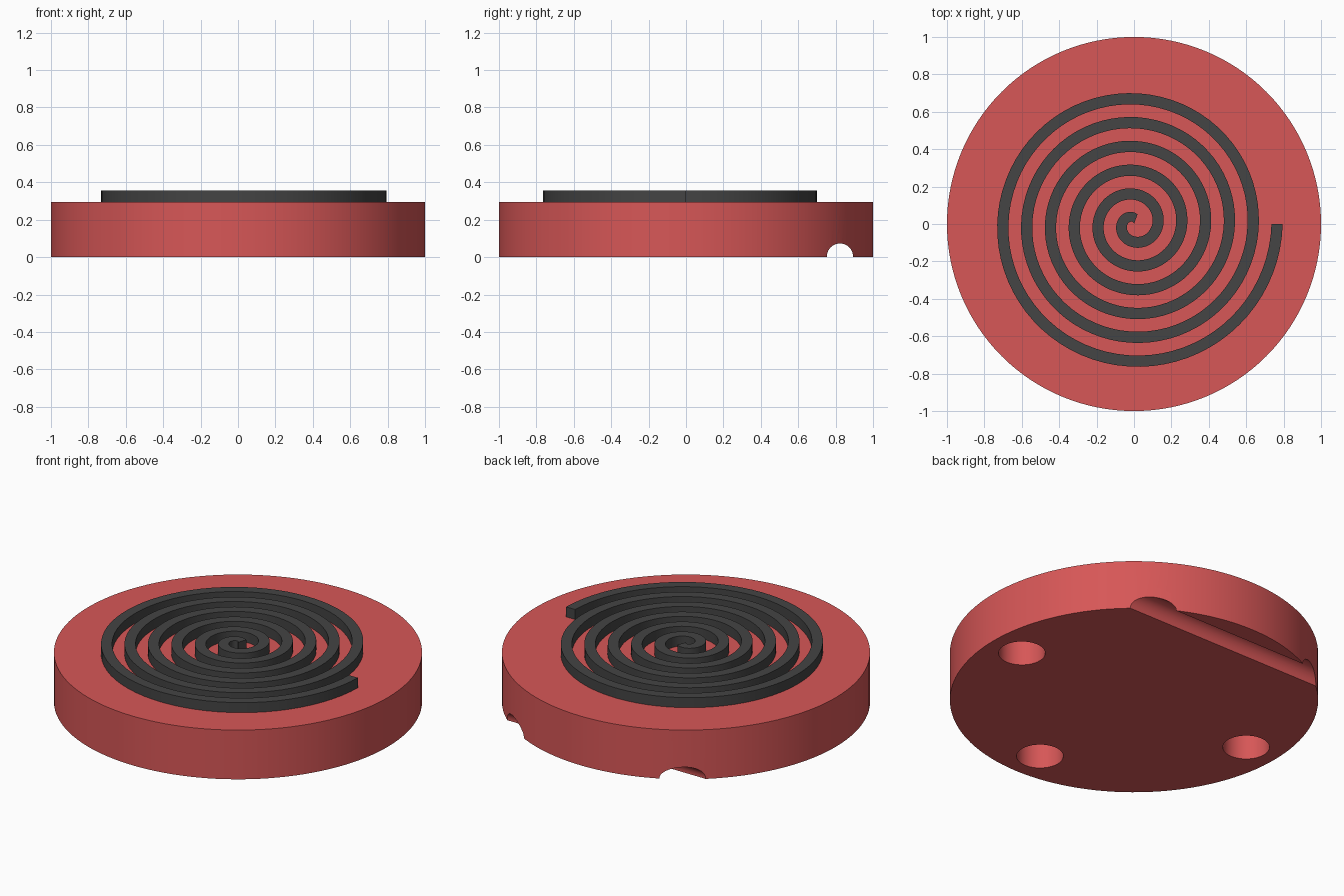
import bpy, bmesh, math
from mathutils import Matrix

if "Cube" in bpy.data.objects:
    bpy.data.objects.remove(bpy.data.objects["Cube"])

TOP = 0.295      # top of the base disc
RISE = 0.355     # top of the spiral


def material(name, rgb):
    m = bpy.data.materials.new(name)
    m.diffuse_color = (*rgb, 1)
    m.use_nodes = True
    m.node_tree.nodes["Principled BSDF"].inputs["Base Color"].default_value = m.diffuse_color
    return m


def add_object(name, bm, mat):
    me = bpy.data.meshes.new(name)
    bmesh.ops.recalc_face_normals(bm, faces=bm.faces)
    bm.to_mesh(me)
    bm.free()
    ob = bpy.data.objects.new(name, me)
    bpy.context.collection.objects.link(ob)
    me.materials.append(mat)
    return ob


def cylinder(name, r, depth, matrix, mat, sides):
    bm = bmesh.new()
    bmesh.ops.create_cone(bm, cap_ends=True, segments=sides, radius1=r,
                          radius2=r, depth=depth, matrix=matrix)
    return add_object(name, bm, mat)


def smooth(ob):
    bpy.ops.object.select_all(action='DESELECT')
    ob.select_set(True)
    bpy.context.view_layer.objects.active = ob
    bpy.ops.object.shade_smooth_by_angle(angle=math.radians(30))


red = material("red", (0.68, 0.095, 0.095))
charcoal = material("charcoal", (0.058, 0.058, 0.058))

# Base disc
base = cylinder("base_disc", 1, TOP, Matrix.Translation((0, 0, TOP / 2)), red, 128)

# Cutters: cable groove along x, and three foot holes underneath
cutters = [cylinder("groove_cutter", 0.07, 2.4,
                    Matrix.Translation((0, 0.823, 0.003)) @ Matrix.Rotation(math.pi / 2, 4, 'Y'),
                    red, 48)]
for x, y in ((0.795, 0), (-0.795, 0), (0, -0.795)):
    cutters.append(cylinder("foot_hole_cutter", 0.127, 0.36,
                            Matrix.Translation((x, y, 0)), red, 48))
bpy.context.view_layer.objects.active = base
for c in cutters:
    mod = base.modifiers.new("cut", 'BOOLEAN')
    mod.operation = 'DIFFERENCE'
    mod.solver = 'EXACT'
    mod.object = c
    bpy.ops.object.modifier_apply(modifier=mod.name)
    bpy.data.objects.remove(c, do_unlink=True)
smooth(base)

# Raised spiral: six turns, swept as a rectangular section
bm = bmesh.new()
start, end, steps, half = math.radians(70), 12 * math.pi, 430, 0.03
prev = first = None
for i in range(steps + 1):
    t = start + (end - start) * i / steps
    r = 0.765 * t / end
    ring = [bm.verts.new((q * math.cos(t), q * math.sin(t), z))
            for q, z in ((max(r - half, 0.001), TOP), (r + half, TOP),
                         (r + half, RISE), (max(r - half, 0.001), RISE))]
    if prev:
        for k in range(4):
            n = (k + 1) % 4
            bm.faces.new((prev[k], prev[n], ring[n], ring[k]))
    else:
        first = ring
    prev = ring
bm.faces.new(first)
bm.faces.new(prev)
smooth(add_object("spiral_rib", bm, charcoal))
